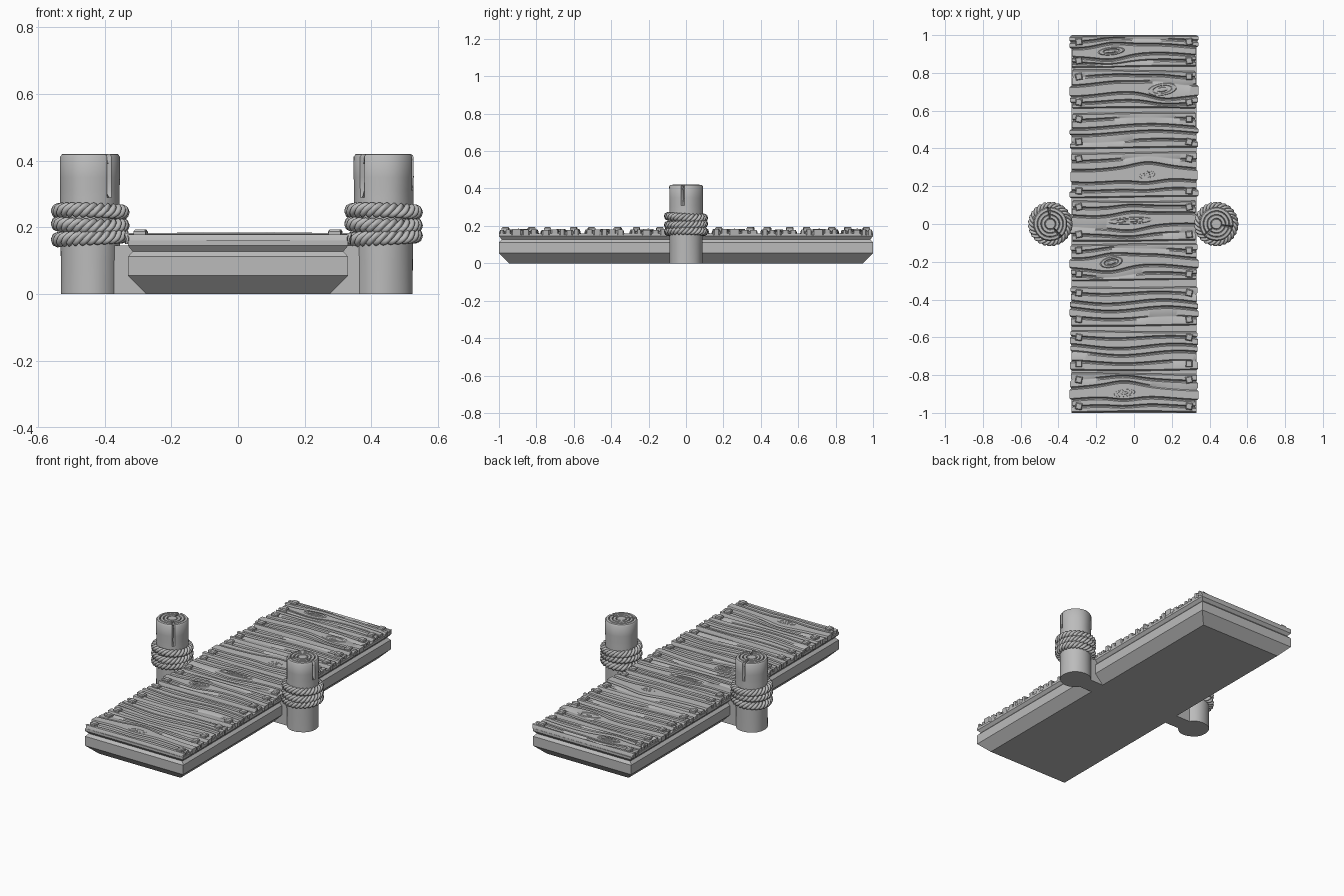
import bpy, bmesh, math, random
from math import sin, cos, pi, exp

random.seed(4)
if "Cube" in bpy.data.objects:
    bpy.data.objects.remove(bpy.data.objects["Cube"], do_unlink=True)

grey = bpy.data.materials.new("weathered grey")
grey.use_nodes = True
COLOUR = (0.5, 0.5, 0.5, 1)
grey.diffuse_color = COLOUR
grey.node_tree.nodes["Principled BSDF"].inputs["Base Color"].default_value = COLOUR


def finish(bm, name, angle=None):
    """Turn a bmesh into a named object, optionally smooth shaded."""
    bmesh.ops.recalc_face_normals(bm, faces=bm.faces)
    mesh = bpy.data.meshes.new(name)
    bm.to_mesh(mesh)
    bm.free()
    mesh.materials.append(grey)
    obj = bpy.data.objects.new(name, mesh)
    bpy.context.collection.objects.link(obj)
    if angle:
        bpy.ops.object.select_all(action='DESELECT')
        obj.select_set(True)
        bpy.context.view_layer.objects.active = obj
        bpy.ops.object.shade_smooth_by_angle(angle=math.radians(angle))
    return obj


def skin(bm, rows, closed):
    """Join rows of points into quads; closed wraps each row round."""
    grid = [[bm.verts.new(p) for p in row] for row in rows]
    n = len(grid[0])
    for a, b in zip(grid, grid[1:]):
        for i in range(n if closed else n - 1):
            j = (i + 1) % n
            bm.faces.new((a[i], a[j], b[j], b[i]))
    return grid


def loft_box(name, levels):
    """Stack of rectangles given as (height, inset)."""
    bm = bmesh.new()
    corners = ((-1, -1), (1, -1), (1, 1), (-1, 1))
    rows = [[(sx * (0.33 - d), sy * (1 - d), z) for sx, sy in corners] for z, d in levels]
    grid = skin(bm, rows, True)
    bm.faces.new(grid[0])
    bm.faces.new(grid[-1])
    return finish(bm, name)


def plank(index, y0, y1, knot):
    """Board with wavy grain grooves that part around a knot."""
    width, mid = y1 - y0, (y0 + y1) / 2
    lines = [0, 0.17, 0.36, 0.64, 0.83, 1] if knot else [0, 0.2, 0.42, 0.6, 0.82, 1]
    phase, freq = random.uniform(0, 6), random.uniform(7, 11)
    columns = 56

    def grain(f, x):
        inner = 4 * f * (1 - f)
        y = y0 + width * f + 0.012 * inner * sin(freq * x + phase + f)
        y += 0.004 * sin(5 * x + phase * (1 + f)) * (1 - inner)
        if knot:
            bulge = 0.02 * exp(-((x - knot[0]) / 0.1) ** 2)
            y += inner * bulge * (1 if f > 0.5 else -1)
        return max(-1, min(1, y))

    # Cross-section: each strip has two bevelled edges and a flat top
    section = [(0, 0, 0.15, 0.33)]
    for s, (a, b) in enumerate(zip(lines, lines[1:])):
        reach = random.uniform(0.325, 0.342)
        top = 0.181 + random.uniform(-0.003, 0.003)
        section += [(a, 0.002, 0.168, reach - 0.006), (a, 0.008, top, reach),
                    (b, -0.008, top, reach), (b, -0.002, 0.168, reach - 0.006)]
    section.append((1, 0, 0.15, 0.33))
    rows = []
    for f, shift, z, reach in section:
        row = []
        for c in range(columns + 1):
            x = (2 * c / columns - 1) * reach
            # Inner grooves fade out along part of the board
            height = z
            if z == 0.168 and 0 < f < 1:
                height += 0.01 * max(0, sin(3 * x + phase + 9 * f)) ** 4
            row.append((x, grain(f, x) + shift, height))
        for end, sign in ((0, -1), (-1, 1)):
            x, y, _ = row[end]
            row.insert(0 if sign < 0 else len(row), (x - sign * 0.004, y, 0.15))
        rows.append(row)
    bm = bmesh.new()
    skin(bm, rows, False)
    finish(bm, f"plank_{index}", 35)

    # Knot: raised oval ring with a small core
    if knot:
        bm = bmesh.new()
        turns = 28
        profile = ((1, 0.179), (0.9, 0.184), (0.65, 0.184), (0.5, 0.176), (0.3, 0.184), (0.05, 0.185))
        rows = [[(knot[0] + knot[1] * r * cos(2 * pi * i / turns),
                  mid + knot[2] * r * sin(2 * pi * i / turns + 0.3), z)
                 for i in range(turns)] for r, z in profile]
        bm.faces.new(skin(bm, rows, True)[-1])
        finish(bm, f"knot_{index}", 30)

    # Square nail heads near the corners
    bm = bmesh.new()
    for x in (-0.292, 0.292):
        for y in (y0 + 0.035, y1 - 0.035):
            h, t = 0.018, random.uniform(-0.25, 0.25)
            rows = []
            for z, size in ((0.17, h), (0.188, h), (0.194, h * 0.75)):
                rows.append([(x + size * 1.41 * cos(t + pi / 4 + k * pi / 2),
                              y + size * 1.41 * sin(t + pi / 4 + k * pi / 2), z) for k in range(4)])
            bm.faces.new(skin(bm, rows, True)[-1])
    finish(bm, f"nails_{index}")


def post(side, cx, cracks):
    """Round post with growth rings on top and cracks down from the rim."""
    seg = 64
    profile = [(0.088, 0), (0.088, 0.1), (0.09, 0.2), (0.089, 0.29), (0.089, 0.31),
               (0.09, 0.35), (0.09, 0.411), (0.084, 0.419)]
    for r in (0.068, 0.048, 0.028):
        profile += [(r + 0.003, 0.42), (r, 0.412), (r - 0.003, 0.42)]
    profile.append((0.006, 0.42))
    rows = []
    for k, (r, z) in enumerate(profile):
        row = []
        for i in range(seg):
            a = 2 * pi * i / seg
            radius, height = r * (1 + 0.012 * sin(5 * a + cx * 9) * sin(2 + 9 * z)), z
            for centre, depth_z in cracks:
                if i == round(centre / 360 * seg) % seg and z > depth_z:
                    if k < 7:
                        radius -= 0.02
                    elif r > 0.03:
                        height -= 0.03
            row.append((cx + radius * cos(a), radius * sin(a), height))
        rows.append(row)
    bm = bmesh.new()
    grid = skin(bm, rows, True)
    bm.faces.new(grid[0])
    bm.faces.new(grid[-1])
    finish(bm, f"{side}_post", 40)


def rope(side, cx):
    """Three tilted coils, each twisted from three strands."""
    bm = bmesh.new()
    steps, sides, twists = 140, 8, 9
    for coil in range(3):
        tilt = (0.006, -0.005, 0.005)[coil]
        for strand in range(3):
            rows = []
            for i in range(steps + 1):
                a = 2 * pi * i / steps
                w = twists * a + strand * 2 * pi / 3
                r, z = 0.097 + 0.0095 * cos(w), 0.169 + 0.039 * coil + tilt * cos(a + coil) + 0.0105 * sin(w)
                rows.append([(cx + (r + 0.0115 * cos(t)) * cos(a), (r + 0.0115 * cos(t)) * sin(a),
                              z + 0.0125 * sin(t)) for t in (2 * pi * k / sides for k in range(sides))])
            skin(bm, rows, True)
    bmesh.ops.remove_doubles(bm, verts=bm.verts, dist=0.00005)
    finish(bm, f"{side}_rope", 60)


# Chamfered base and the deck slab above its notch
loft_box("base", [(0, 0.055), (0.055, 0), (0.112, 0), (0.128, 0.015)])
loft_box("deck_slab", [(0.126, 0.016), (0.145, 0), (0.16, 0)])

# Nine boards: near edge, far edge, knot (x, half length, half width)
boards = [(-1.0, -0.79, (-0.05, 0.06, 0.022)), (-0.775, -0.565, None),
          (-0.54, -0.33, None), (-0.30, -0.105, (-0.12, 0.06, 0.03)),
          (-0.09, 0.125, (-0.02, 0.12, 0.02)), (0.14, 0.38, (0.07, 0.045, 0.022)),
          (0.40, 0.59, None), (0.61, 0.815, (0.15, 0.08, 0.035)),
          (0.83, 1.0, (-0.12, 0.07, 0.022))]
for number, (near, far, eye) in enumerate(boards, 1):
    plank(number, near, far, eye)

# Mooring posts, ropes and the blocks tying them to the base
for side, x, cracks in (("right", -0.443, [(310, 0.3), (95, 0.33)]),
                        ("left", 0.436, [(225, 0.3), (350, 0.34)])):
    post(side, x, cracks)
    rope(side, x)
    bm = bmesh.new()
    bmesh.ops.create_cube(bm, size=1)
    for v in bm.verts:
        v.co = (x * 0.78 + v.co.x * 0.16, v.co.y * 0.1, 0.073 + v.co.z * 0.146)
    finish(bm, f"{side}_bracket")
